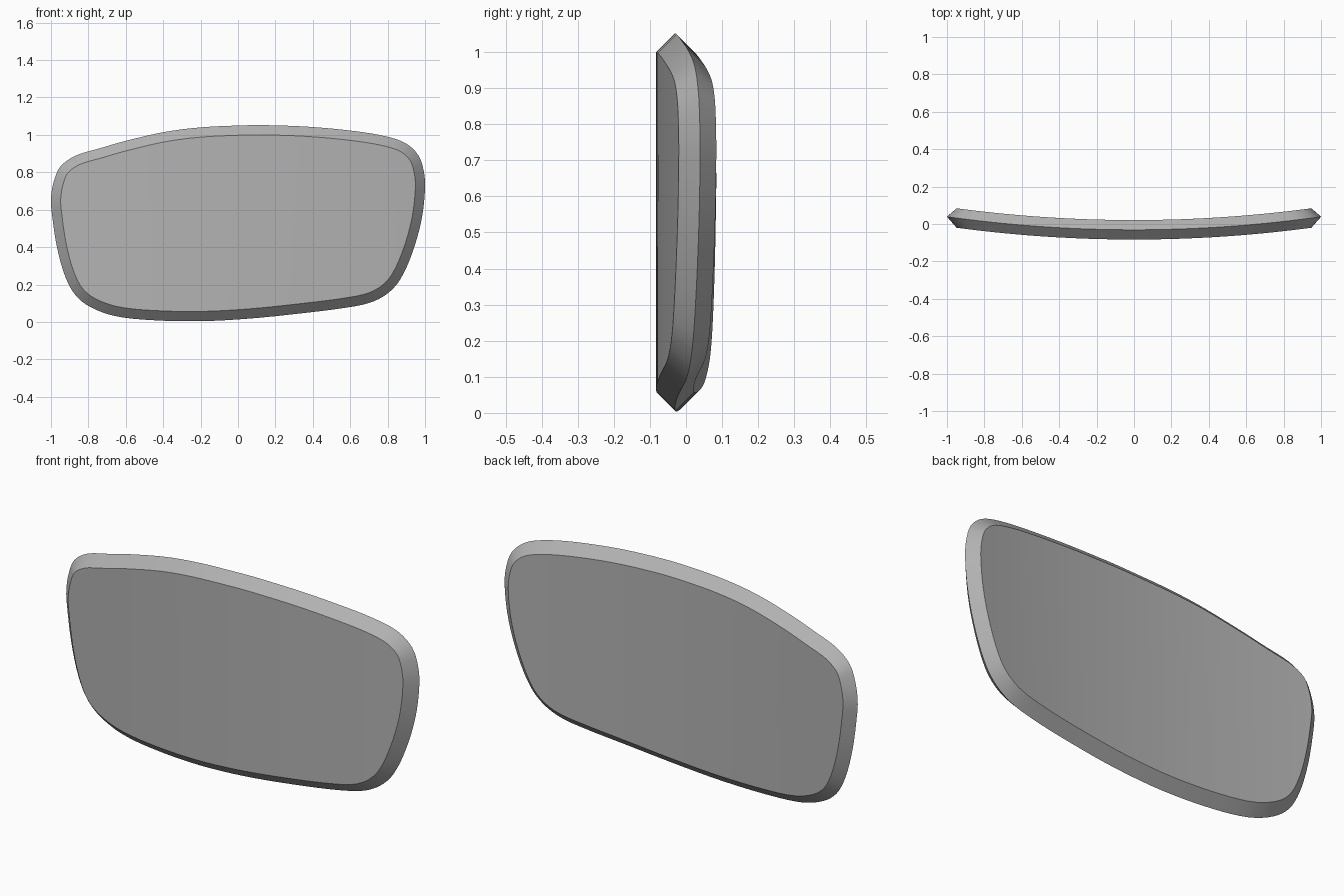
import bpy, bmesh, math
from mathutils import Vector
from mathutils.geometry import interpolate_bezier

if "Cube" in bpy.data.objects:
    bpy.data.objects.remove(bpy.data.objects["Cube"])

BEVEL = 0.052      # width and depth of each chamfer
CURVE = 0.07       # wrap of the lens: y = CURVE * x^2
MID_Y = -0.031     # depth of the rim ridge at the centre

# Rim outline (x, z), clockwise from the right-hand side of the lens
OUTLINE = [(-1, .66), (-.985, .75), (-.95, .83), (-.87, .888), (-.74, .928),
           (-.6, .968), (-.39, 1.016), (-.2, 1.04), (0, 1.05), (.14, 1.052),
           (.385, 1.043), (.625, 1.02), (.786, .993), (.893, .957), (.963, .893),
           (.993, .807), (1, .71), (.98, .54), (.93, .364), (.866, .225),
           (.797, .15), (.706, .103), (.57, .075), (.33, .045), (.064, .018),
           (-.2, .004), (-.47, .01), (-.66, .032), (-.79, .08), (-.87, .144),
           (-.925, .246), (-.968, .4), (-.995, .578)]


def smooth_loop(points, steps):
    """Closed smooth curve through the points."""
    pts = [Vector(p) for p in points]
    n = len(pts)

    def tangent(i):
        return (pts[(i + 1) % n] - pts[i - 1]).normalized()
    result = []
    for i in range(n):
        a, b = pts[i], pts[(i + 1) % n]
        reach = (b - a).length / 3
        result += interpolate_bezier(a, a + tangent(i) * reach,
                                     b - tangent((i + 1) % n) * reach, b, steps + 1)[:-1]
    return [Vector((p[0], p[1])) for p in result]


def inset_loop(loop, distance):
    """Move a clockwise loop inwards along its normals."""
    result = []
    for i, p in enumerate(loop):
        t = (loop[(i + 1) % len(loop)] - loop[i - 1]).normalized()
        result.append(p + Vector((t.y, -t.x)) * distance)
    return result


# Lens: front face, ridge and back face joined by chamfers
rim = smooth_loop(OUTLINE, 4)
face = inset_loop(rim, BEVEL)
bm = bmesh.new()
rings = [[bm.verts.new((p.x, MID_Y + dy, p.y)) for p in loop]
         for loop, dy in ((face, -BEVEL), (rim, 0), (face, BEVEL))]
count = len(rim)
for a, b in zip(rings, rings[1:]):
    for i in range(count):
        j = (i + 1) % count
        bm.faces.new((a[i], a[j], b[j], b[i]))
bm.faces.new(rings[0])
bm.faces.new(rings[-1])

# Slice into vertical strips, then wrap
for k in range(-11, 12):
    bmesh.ops.bisect_plane(bm, geom=bm.verts[:] + bm.edges[:] + bm.faces[:],
                           plane_co=(k / 12, 0, 0), plane_no=(1, 0, 0), dist=1e-5)
for v in bm.verts:
    v.co.y += CURVE * v.co.x ** 2
bmesh.ops.recalc_face_normals(bm, faces=bm.faces[:])

mesh = bpy.data.meshes.new("lens")
bm.to_mesh(mesh)
bm.free()
lens = bpy.data.objects.new("lens", mesh)
bpy.context.collection.objects.link(lens)

# Grey lens material
grey = bpy.data.materials.new("lens_grey")
grey.use_nodes = True
colour = (0.45, 0.45, 0.45, 1)
grey.diffuse_color = colour
grey.node_tree.nodes["Principled BSDF"].inputs["Base Color"].default_value = colour
mesh.materials.append(grey)

bpy.context.view_layer.objects.active = lens
lens.select_set(True)
bpy.ops.object.shade_smooth_by_angle(angle=math.radians(30))
